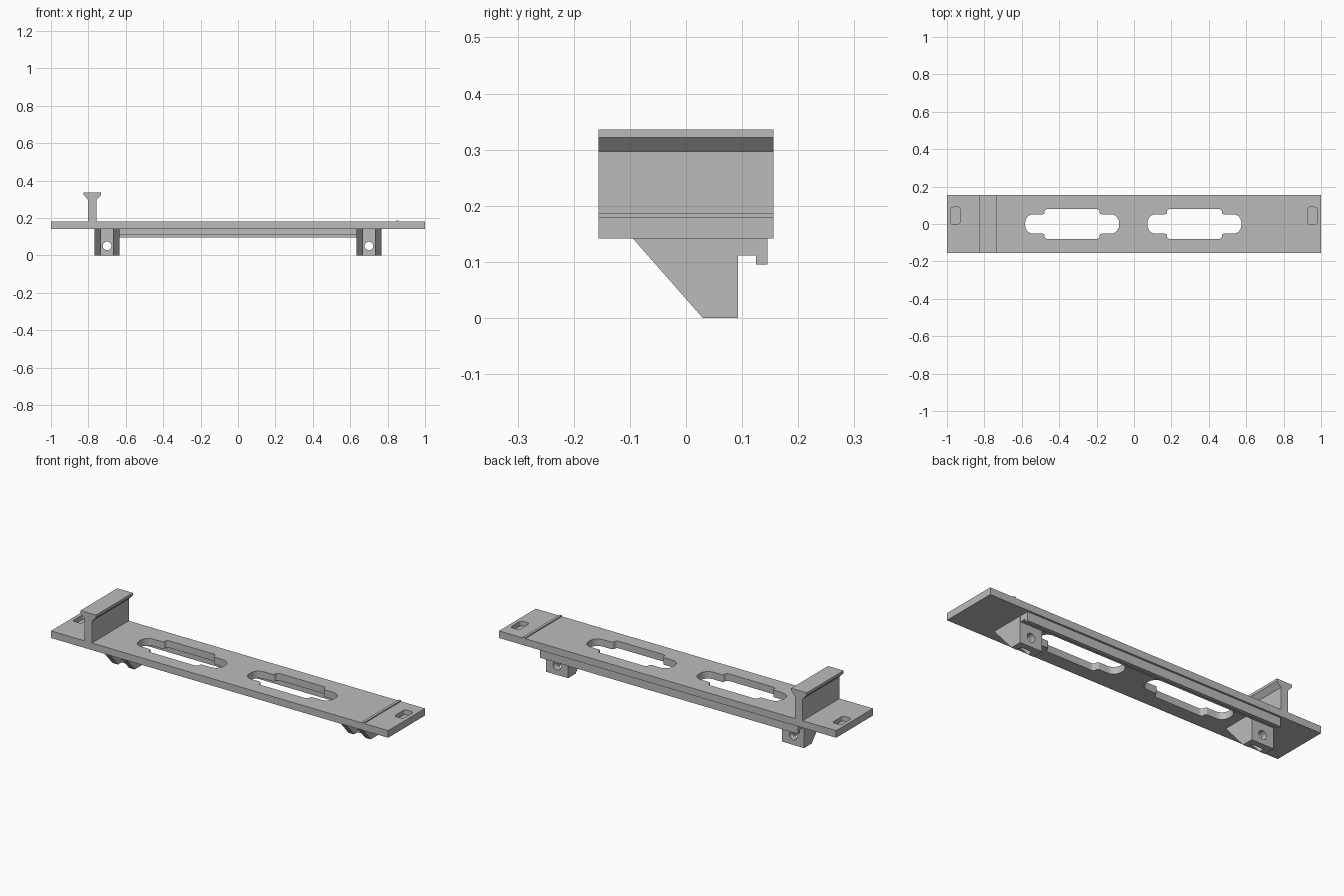
import bpy
import math
from mathutils import Vector

cube = bpy.data.objects.get("Cube")
if cube:
    bpy.data.objects.remove(cube, do_unlink=True)

GREY = bpy.data.materials.new("plain grey")
GREY.use_nodes = True
GREY.diffuse_color = (0.5, 0.5, 0.5, 1)
GREY.node_tree.nodes["Principled BSDF"].inputs["Base Color"].default_value = (0.5, 0.5, 0.5, 1)

# Axis orders that turn (u, v, depth) into (x, y, z)
PLACE = {
    "x": lambda u, v, d: (d, u, v),
    "y": lambda u, v, d: (u, d, v),
    "z": lambda u, v, d: (u, v, d),
}


def prism(name, outline, axis, lo, hi):
    """Extrude a flat outline along an axis."""
    n = len(outline)
    verts = [PLACE[axis](u, v, d) for d in (lo, hi) for u, v in outline]
    faces = [list(range(n))[::-1], list(range(n, 2 * n))]
    faces += [(i, (i + 1) % n, n + (i + 1) % n, n + i) for i in range(n)]
    mesh = bpy.data.meshes.new(name)
    mesh.from_pydata(verts, [], faces)
    if axis == "y":
        mesh.flip_normals()
    mesh.materials.append(GREY)
    ob = bpy.data.objects.new(name, mesh)
    bpy.context.collection.objects.link(ob)
    return ob


def rect(u0, u1, v0, v1):
    return [(u0, v0), (u1, v0), (u1, v1), (u0, v1)]


def circle(u, v, r, n=32):
    return [(u + r * math.cos(math.tau * i / n), v + r * math.sin(math.tau * i / n))
            for i in range(n)]


def rounded(points, radii, steps=6):
    """Round the right-angled corners of an outline."""
    out = []
    for i, (p, r) in enumerate(zip(points, radii)):
        p = Vector(p)
        a = (Vector(points[i - 1]) - p).normalized() * r
        b = (Vector(points[(i + 1) % len(points)]) - p).normalized() * r
        for k in range(steps + 1):
            t = math.pi / 2 * k / steps
            out.append(tuple(p + a * (1 - math.sin(t)) + b * (1 - math.cos(t))))
    return out


def cut(target, cutter):
    """Subtract a cutter and discard it."""
    mod = target.modifiers.new("cut", "BOOLEAN")
    mod.operation = "DIFFERENCE"
    mod.solver = "EXACT"
    mod.object = cutter
    bpy.context.view_layer.objects.active = target
    bpy.ops.object.modifier_apply(modifier=mod.name)
    bpy.data.objects.remove(cutter, do_unlink=True)


def smooth(ob):
    bpy.ops.object.select_all(action="DESELECT")
    ob.select_set(True)
    bpy.context.view_layer.objects.active = ob
    bpy.ops.object.shade_smooth_by_angle(angle=math.radians(30))


BOTTOM, TOP, HALF = 0.142, 0.18, 0.156

# Base plate with two stepped openings and two shallow end pockets
plate = prism("base_plate", rect(-1, 1, -HALF, HALF), "z", BOTTOM, TOP)
for cx in (-0.331, 0.323):
    L, W, l, w = 0.251, 0.052, 0.147, 0.08
    shape = [(-L, -W), (-l, -W), (-l, -w), (l, -w), (l, -W), (L, -W)]
    shape += [(-u, -v) for u, v in shape]
    radii = [0.045, 0.01, 0.016, 0.016, 0.01, 0.045] * 2
    outline = rounded([(u + cx, v) for u, v in shape], radii)
    cut(plate, prism("opening_cutter", outline, "z", 0, 0.3))
for cx in (-0.955, 0.953):
    outline = rounded(rect(cx - 0.026, cx + 0.026, -0.002, 0.09), [0.016] * 4)
    cut(plate, prism("pocket_cutter", outline, "z", 0.155, 0.3))
smooth(plate)

# Upright fence with a flared head
half = [(0.022, TOP), (0.022, 0.297), (0.046, 0.322), (0.046, 0.336)]
fence = [(u - 0.779, v) for u, v in half] + [(-u - 0.779, v) for u, v in reversed(half)]
prism("fence", fence, "y", -HALF, HALF)

# Thin ridge across the other end
prism("ridge", rect(0.844, 0.858, TOP, 0.186), "y", -HALF, HALF)

# Hooked rail under the back edge
hook = [(0.092, BOTTOM), (0.092, 0.111), (0.125, 0.111),
        (0.125, 0.095), (0.145, 0.095), (0.145, BOTTOM)]
prism("hook_rail", hook, "x", -0.765, 0.765)

# Sloped brackets, each with an open channel in front and a bolt hole
gusset = [(-0.095, BOTTOM), (0.03, 0), (0.093, 0), (0.093, BOTTOM)]
for side, cx in (("right", -0.7), ("left", 0.7)):
    leg = prism(side + "_bracket", gusset, "x", cx - 0.066, cx + 0.066)
    cut(leg, prism("channel_cutter", rect(cx - 0.033, cx + 0.033, -0.2, 0.06), "z", -0.1, 0.2))
    cut(leg, prism("bolt_hole_cutter", circle(cx, 0.05, 0.023), "y", -0.2, 0.2))
    smooth(leg)
